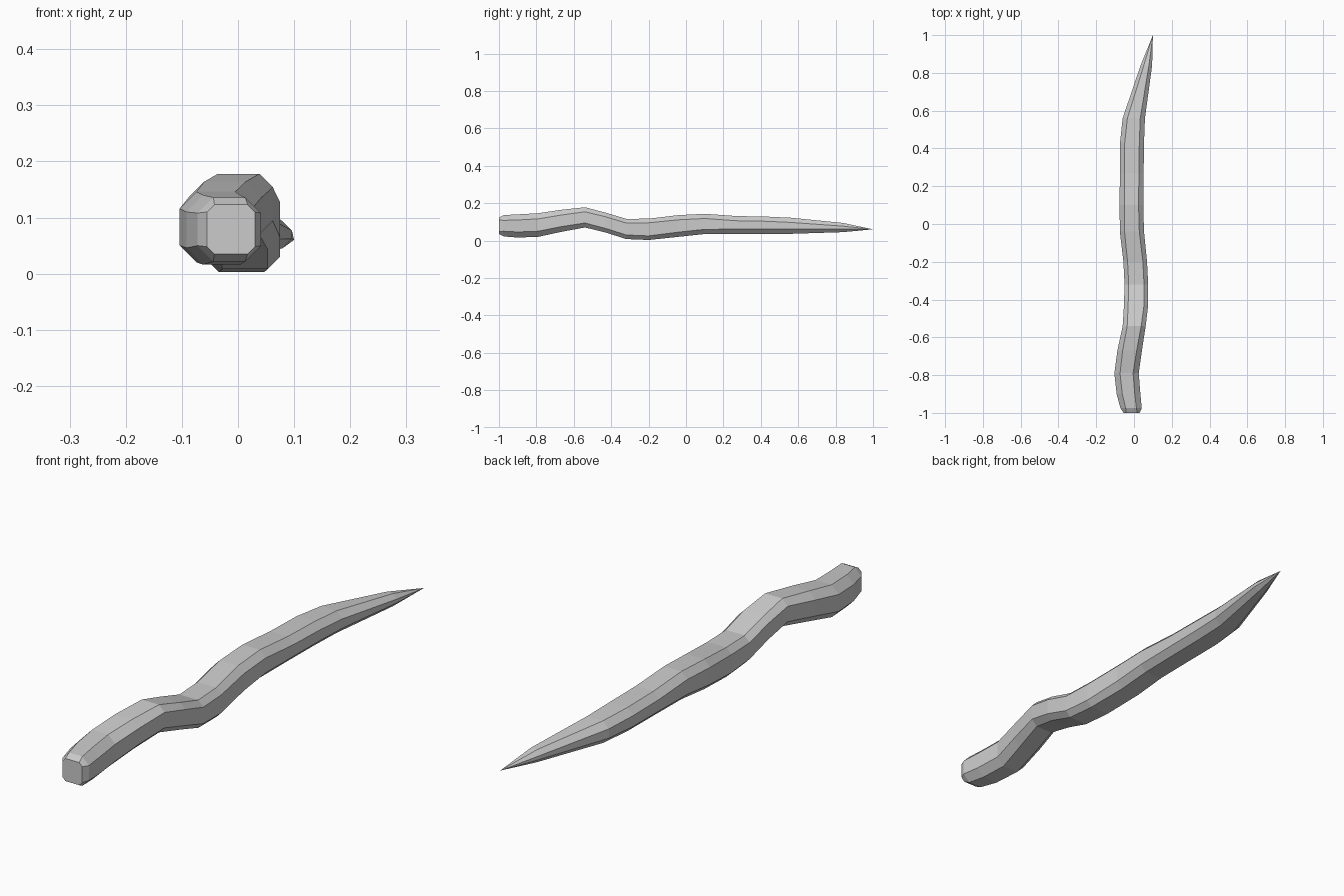
import bpy, bmesh

# Octagonal sections along the stake: y, x min, x max, z min, z max, corner chamfer
SECTIONS = [
    (-1.00, -0.055, 0.030, 0.035, 0.123, 0.013),
    (-0.975, -0.072, 0.041, 0.022, 0.136, 0.028),
    (-0.90, -0.092, 0.034, 0.016, 0.140, 0.030),
    (-0.79, -0.104, 0.025, 0.020, 0.146, 0.030),
    (-0.67, -0.088, 0.042, 0.046, 0.164, 0.028),
    (-0.54, -0.060, 0.062, 0.070, 0.178, 0.024),
    (-0.43, -0.053, 0.075, 0.043, 0.149, 0.022),
    (-0.32, -0.050, 0.075, 0.008, 0.116, 0.022),
    (-0.20, -0.056, 0.069, 0.003, 0.117, 0.022),
    (-0.04, -0.075, 0.053, 0.020, 0.136, 0.025),
    (0.10, -0.076, 0.049, 0.035, 0.143, 0.025),
    (0.27, -0.075, 0.051, 0.036, 0.131, 0.025),
    (0.43, -0.074, 0.053, 0.036, 0.128, 0.025),
    (0.56, -0.060, 0.058, 0.036, 0.122, 0.025),
    (0.84, 0.035, 0.096, 0.045, 0.094, 0.017),
]
TIP = (0.10, 1.0, 0.06)


def ring(bm, y, x0, x1, z0, z1, c):
    pts = [(x0 + c, z0), (x1 - c, z0), (x1, z0 + c), (x1, z1 - c),
           (x1 - c, z1), (x0 + c, z1), (x0, z1 - c), (x0, z0 + c)]
    return [bm.verts.new((x, y, z)) for x, z in pts]


bm = bmesh.new()
rings = [ring(bm, *s) for s in SECTIONS]

# Blunt end, bent shaft and sharpened point
bm.faces.new(rings[0])
for a, b in zip(rings, rings[1:]):
    for i in range(8):
        j = (i + 1) % 8
        bm.faces.new((a[i], a[j], b[j], b[i]))
tip = bm.verts.new(TIP)
for i in range(8):
    bm.faces.new((rings[-1][i], rings[-1][(i + 1) % 8], tip))
bmesh.ops.recalc_face_normals(bm, faces=bm.faces)

mesh = bpy.data.meshes.new("wooden_stake")
bm.to_mesh(mesh)
bm.free()
bpy.context.collection.objects.link(bpy.data.objects.new("wooden_stake", mesh))
